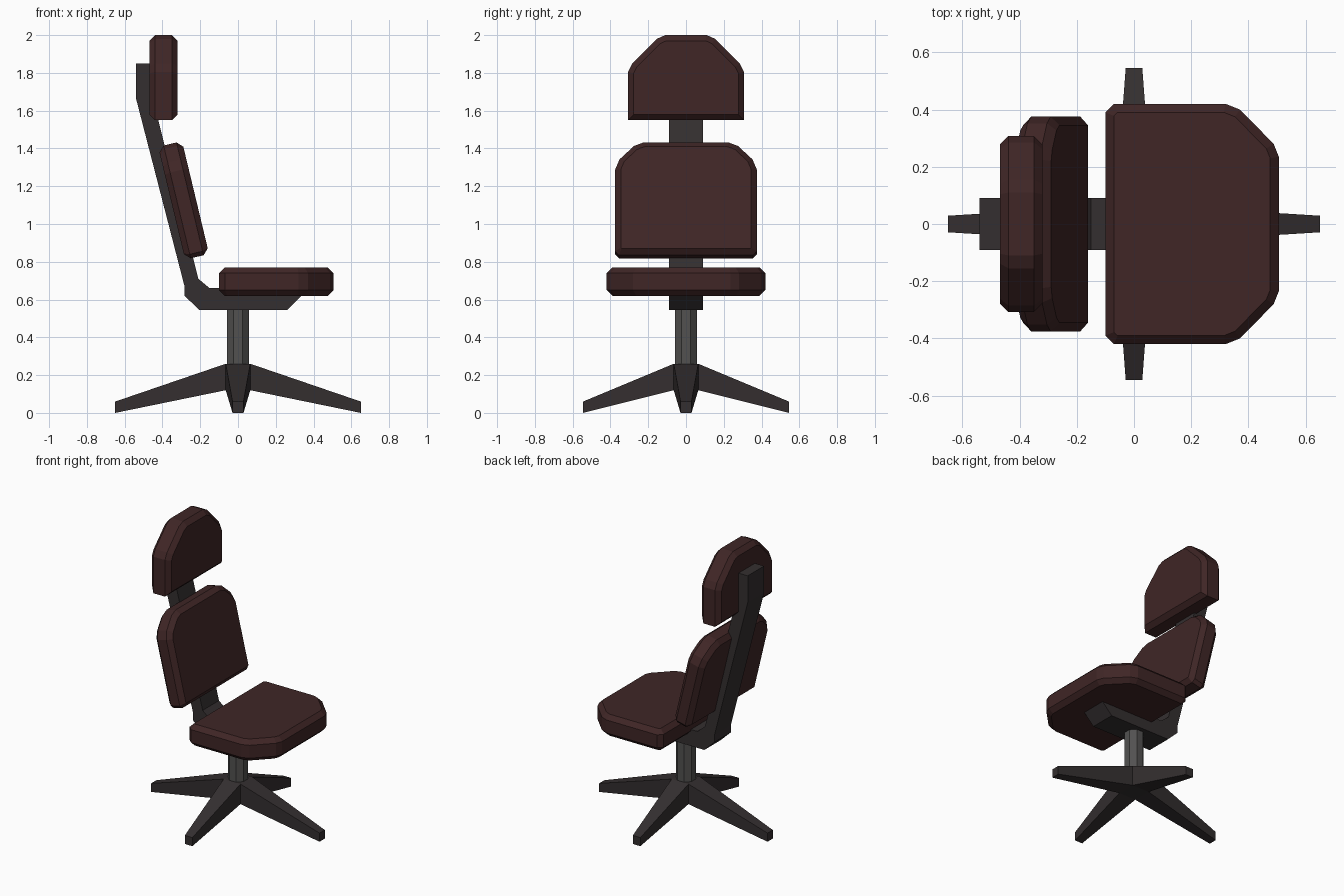
import bpy, bmesh, math
from mathutils import Matrix, Vector

if "Cube" in bpy.data.objects:
    bpy.data.objects.remove(bpy.data.objects["Cube"])


def material(name, rgb):
    m = bpy.data.materials.new(name)
    m.diffuse_color = (*rgb, 1)
    m.use_nodes = True
    m.node_tree.nodes["Principled BSDF"].inputs["Base Color"].default_value = m.diffuse_color
    return m


LEATHER = material("dark maroon leather", (0.050, 0.019, 0.019))
FRAME = material("dark frame", (0.034, 0.028, 0.029))
STEEL = material("grey steel", (0.085, 0.083, 0.081))


def finish(name, bm, mat):
    bmesh.ops.recalc_face_normals(bm, faces=bm.faces[:])
    me = bpy.data.meshes.new(name)
    bm.to_mesh(me)
    bm.free()
    me.materials.append(mat)
    ob = bpy.data.objects.new(name, me)
    bpy.context.collection.objects.link(ob)
    return ob


def extrude(points, direction):
    """Closed prism from a 3D outline."""
    bm = bmesh.new()
    face = bm.faces.new([bm.verts.new(p) for p in points])
    r = bmesh.ops.extrude_face_region(bm, geom=[face], use_keep_orig=True)
    moved = [g for g in r["geom"] if isinstance(g, bmesh.types.BMVert)]
    bmesh.ops.translate(bm, verts=moved, vec=direction)
    return bm


def cushion(name, half, thick, matrix, rim=0.03):
    """Padded slab: mirrored half outline (side, along), thickness on local x."""
    outline = half + [(-s, a) for s, a in reversed(half)]
    bm = extrude([(-thick / 2, s, a) for s, a in outline], Vector((thick, 0, 0)))
    edges = [e for e in bm.edges
             if abs(e.verts[0].co.x - e.verts[1].co.x) < 1e-5]
    bmesh.ops.bevel(bm, geom=edges, offset=rim, segments=1,
                    profile=0.5, affect='EDGES')
    bm.transform(matrix)
    return finish(name, bm, LEATHER)


# Seat: outline lies flat, "along" runs to +x
lay_flat = Matrix(((0, 0, 1, 0), (0, 1, 0, 0), (1, 0, 0, 0.695), (0, 0, 0, 1)))
cushion("seat",
        [(0.39, -0.10), (0.42, -0.07), (0.42, 0.32), (0.40, 0.37),
         (0.28, 0.488), (0.235, 0.506)], 0.15, lay_flat)

# Reclined backrest
cushion("backrest",
        [(0.355, -0.307), (0.375, -0.285), (0.375, 0.16), (0.352, 0.215),
         (0.275, 0.288), (0.225, 0.307)], 0.13,
        Matrix.Translation((-0.288, 0, 1.125))
        @ Matrix.Rotation(math.radians(-13.5), 4, 'Y'))

# Upright headrest
cushion("headrest",
        [(0.307, -0.225), (0.307, 0.03), (0.285, 0.075),
         (0.155, 0.205), (0.11, 0.225)], 0.15,
        Matrix.Translation((-0.394, 0, 1.775)))

# Bent spine bar running under the seat and up the back
spine = [(0.26, 0.545), (0.35, 0.635), (0.35, 0.66), (-0.15, 0.66),
         (-0.21, 0.71), (-0.45, 1.66), (-0.45, 1.85), (-0.54, 1.85),
         (-0.54, 1.665), (-0.283, 0.67), (-0.283, 0.62), (-0.205, 0.545)]
finish("spine_bar",
       extrude([(x, -0.09, z) for x, z in spine], Vector((0, 0.18, 0))), FRAME)

# Octagonal column
bm = bmesh.new()
bmesh.ops.create_cone(bm, cap_ends=True, segments=8, radius1=0.064,
                      radius2=0.064, depth=0.36,
                      matrix=Matrix.Translation((0, 0, 0.37))
                      @ Matrix.Rotation(math.pi / 8, 4, 'Z'))
finish("column", bm, STEEL)

# Hub block of the foot
bm = bmesh.new()
bmesh.ops.create_cube(bm, size=1, matrix=Matrix.Translation((0, 0, 0.19))
                      @ Matrix.Diagonal((0.13, 0.13, 0.14, 1)))
finish("foot_hub", bm, FRAME)

# Four tapered legs, longer to the sides than front and back
for i, (side, length) in enumerate((("right", 0.65), ("back", 0.545),
                                    ("left", 0.65), ("front", 0.545))):
    bm = bmesh.new()
    ends = []
    for r, w, low, high in ((0.065, 0.065, 0.12, 0.26),
                            (length, 0.029, 0.0, 0.06)):
        ends.append([bm.verts.new(p) for p in
                     ((r, -w, low), (r, w, low), (r, w, high), (r, -w, high))])
    a, b = ends
    bm.faces.new(a)
    bm.faces.new(b)
    for k in range(4):
        n = (k + 1) % 4
        bm.faces.new((a[k], a[n], b[n], b[k]))
    bm.transform(Matrix.Rotation(i * math.pi / 2, 4, 'Z'))
    finish(side + "_leg", bm, FRAME)
